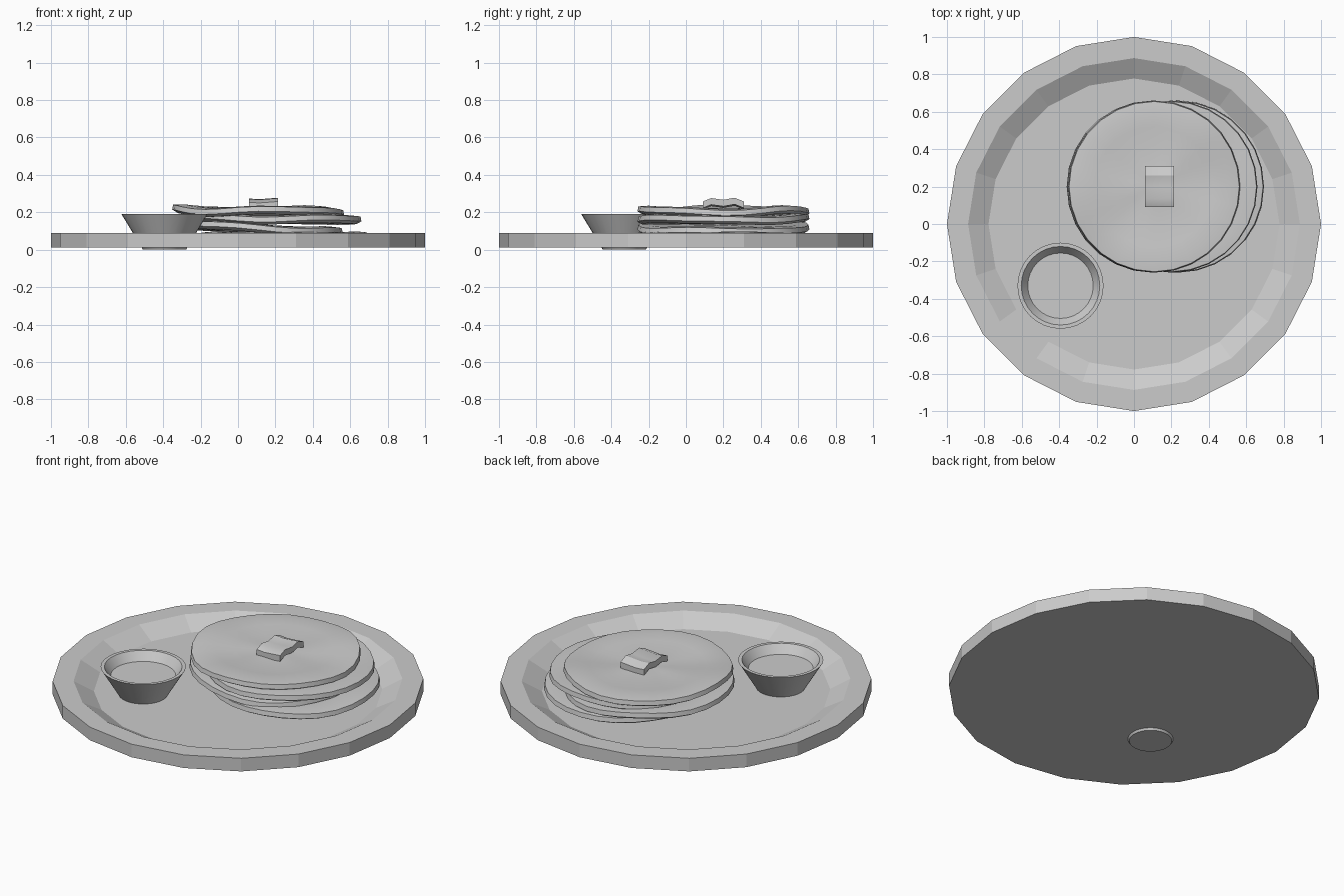
import bpy, bmesh, math

if "Cube" in bpy.data.objects:
    bpy.data.objects.remove(bpy.data.objects["Cube"])


def finish(bm, name, smooth=None):
    bmesh.ops.recalc_face_normals(bm, faces=bm.faces[:])
    mesh = bpy.data.meshes.new(name)
    bm.to_mesh(mesh)
    bm.free()
    obj = bpy.data.objects.new(name, mesh)
    bpy.context.collection.objects.link(obj)
    if smooth:
        bpy.ops.object.select_all(action='DESELECT')
        obj.select_set(True)
        bpy.context.view_layer.objects.active = obj
        bpy.ops.object.shade_smooth_by_angle(angle=math.radians(smooth))
    return obj


def lathe(name, profile, n, centre=(0, 0), height=None, smooth=None):
    """Revolve (radius, z) points into a closed solid, capped at both ends."""
    bm = bmesh.new()
    rings = []
    for r, z in profile:
        ring = []
        for i in range(n):
            a = 2 * math.pi * i / n
            x, y = r * math.cos(a), r * math.sin(a)
            dz = height(x, y) if height else 0
            ring.append(bm.verts.new((centre[0] + x, centre[1] + y, z + dz)))
        rings.append(ring)
    for lo, hi in zip(rings, rings[1:]):
        for i in range(n):
            j = (i + 1) % n
            bm.faces.new((lo[i], lo[j], hi[j], hi[i]))
    for ring in (rings[0], rings[-1]):
        if height:
            bmesh.ops.triangle_fill(bm, edges=[bm.edges.get((ring[i], ring[(i + 1) % n])) for i in range(n)])
        else:
            bm.faces.new(ring)
    return finish(bm, name, smooth)


# Plate: faceted disc with sloped inner wall
lathe("plate", [(1, 0.012), (1, 0.09), (0.887, 0.09), (0.778, 0.03)], 20)

# Syrup cup: tapered, thin rim, filled almost to the top
lathe("syrup_cup", [(0.115, 0), (0.23, 0.19), (0.21, 0.19), (0.175, 0.14)], 32,
      (-0.393, -0.33), smooth=30)


# Pancakes: wavy, slightly tilted discs
def pancake(name, cx, top, tilt, wave, phase):
    def height(x, y):
        r = math.hypot(x, y) / 0.46
        a = math.atan2(y, x)
        return (tilt * x + wave * r * r * math.sin(3 * a + phase)
                + 0.5 * wave * r * math.sin(5 * a + 2 * phase)
                - 0.8 * wave * math.exp(-8 * (r - 0.45) ** 2))
    t = 0.04
    profile = [(0.03, top - t), (0.24, top - t), (0.435, top - t),
               (0.46, top - 0.026), (0.455, top), (0.4, top + 0.006),
               (0.32, top + 0.004), (0.22, top), (0.12, top), (0.03, top)]
    lathe(name, profile, 28, (cx, 0.2), height, 35)


pancake("pancake_bottom", 0.235, 0.088, 0.0, 0.005, 0.5)
pancake("pancake_third", 0.10, 0.134, -0.05, 0.006, 2.0)
pancake("pancake_second", 0.20, 0.183, -0.01, 0.006, 3.6)
pancake("pancake_top", 0.108, 0.226, -0.01, 0.009, 5.0)

# Butter: softened pat, drooping at its ends
bm = bmesh.new()
sections = [(0.09, 0.250), (0.135, 0.268), (0.2, 0.259), (0.26, 0.270), (0.31, 0.250)]
xs = [(0.06, 0.004), (0.11, 0.0), (0.165, 0.004), (0.215, 0.008)]
loops = []
for y, z in sections:
    upper = [bm.verts.new((x, y, z + d)) for x, d in xs]
    lower = [bm.verts.new((x, y, z + d - 0.035)) for x, d in reversed(xs)]
    loops.append(upper + lower)
for a, b in zip(loops, loops[1:]):
    for i in range(len(a)):
        j = (i + 1) % len(a)
        bm.faces.new((a[i], a[j], b[j], b[i]))
bm.faces.new(loops[0])
bm.faces.new(loops[-1])
finish(bm, "butter", 30)
